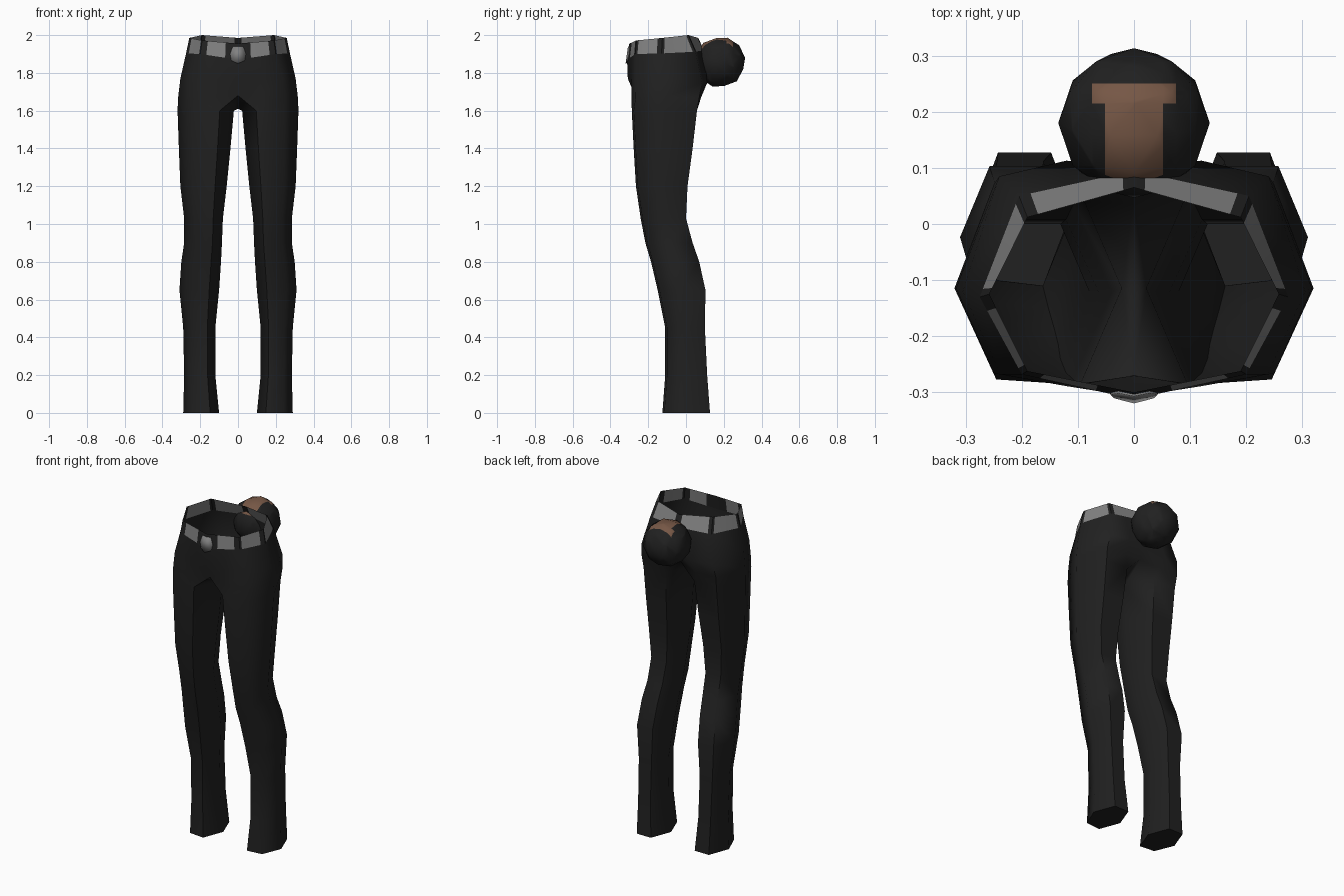
import bpy, bmesh
from math import radians
from mathutils import Vector, Matrix

cube = bpy.data.objects.get("Cube")
if cube:
    bpy.data.objects.remove(cube, do_unlink=True)


def material(name, rgb):
    mat = bpy.data.materials.new(name)
    mat.use_nodes = True
    mat.diffuse_color = (*rgb, 1)
    bsdf = mat.node_tree.nodes["Principled BSDF"]
    bsdf.inputs["Base Color"].default_value = (*rgb, 1)
    bsdf.inputs["Roughness"].default_value = 0.9
    return mat


black = material("black cloth", (0.015, 0.015, 0.015))
grey = material("belt grey", (0.22, 0.22, 0.22))
brown = material("brown patch", (0.18, 0.095, 0.06))


def finish(bm, name, mats, mirror=False, thickness=0, angle=65):
    mesh = bpy.data.meshes.new(name)
    bm.to_mesh(mesh)
    bm.free()
    obj = bpy.data.objects.new(name, mesh)
    bpy.context.collection.objects.link(obj)
    for mat in mats:
        mesh.materials.append(mat)
    if mirror:
        mod = obj.modifiers.new("mirror", 'MIRROR')
        mod.merge_threshold = 0.0005
    if thickness:
        mod = obj.modifiers.new("thickness", 'SOLIDIFY')
        mod.thickness = thickness
    bpy.ops.object.select_all(action='DESELECT')
    obj.select_set(True)
    bpy.context.view_layer.objects.active = obj
    bpy.ops.object.shade_smooth_by_angle(angle=radians(angle))
    return obj


def bridge(bm, low, high, closed=False):
    count = len(low)
    for i in range(count if closed else count - 1):
        j = (i + 1) % count
        bm.faces.new((low[i], low[j], high[j], high[i]))


# Trouser leg: height, inner x, outer x, front y, back y
leg_rows = [
    (0, .10, .29, -.125, .127), (.2, .12, .285, -.11, .112),
    (.45, .12, .29, -.11, .1), (.65, .1, .31, -.15, .103),
    (.8, .09, .3, -.185, .07), (.9, .085, .285, -.215, .035),
    (1.03, .08, .285, -.24, 0), (1.2, .06, .305, -.265, .008),
    (1.4, .04, .313, -.277, .035), (1.6, .022, .32, -.287, .058),
]


def hexagon(bm, z, inner, outer, front, back):
    a = inner + (outer - inner) * .25
    b = inner + (outer - inner) * .75
    mid = (front + back) / 2
    outline = [(a, front), (b, front + .01), (outer, mid), (b, back), (a, back), (inner, mid)]
    return [bm.verts.new((x, y, z)) for x, y in outline]


# Half rings of the hips, running from front centre to back centre
belt_low = [(0, -.312, 1.87), (.2, -.268, 1.9), (.275, -.13, 1.903),
            (.205, .05, 1.912), (0, .095, 1.92)]
belt_high = [(0, -.3, 1.955), (.19, -.262, 1.972), (.258, -.125, 1.985),
             (.19, .012, 2), (0, .065, 1.985)]
hip_rows = [
    [(0, -.27, 1.68), (.12, -.288, 1.67), (.25, -.267, 1.67), (.317, -.115, 1.67),
     (.25, .07, 1.67), (.12, .08, 1.67), (0, .05, 1.69)],
    [(0, -.308, 1.77), (.12, -.289, 1.77), (.238, -.268, 1.77), (.305, -.12, 1.77),
     (.24, .085, 1.75), (.12, .113, 1.75), (0, .085, 1.77)],
]
p = [Vector(v) for v in belt_low]
hip_rows.append([p[0], p[0].lerp(p[1], .6), p[1], p[2], p[3], p[3].lerp(p[4], .4), p[4]])

# Trousers: half mesh with leg, crotch and hips, mirrored
bm = bmesh.new()
legs = [hexagon(bm, *row) for row in leg_rows]
for low, high in zip(legs, legs[1:]):
    bridge(bm, low, high, closed=True)
bm.faces.new(legs[0][::-1])
hips = [[bm.verts.new(v) for v in row] for row in hip_rows]
for low, high in zip(hips, hips[1:]):
    bridge(bm, low, high)
top, base = legs[-1], hips[0]
bridge(bm, top[:5], base[1:6])
crotch = bm.verts.new((0, -.115, 1.61))
bm.faces.new((base[0], top[0], base[1]))
bm.faces.new((base[0], crotch, top[5], top[0]))
bm.faces.new((top[4], base[6], base[5]))
bm.faces.new((base[6], top[4], top[5], crotch))
finish(bm, "trousers", [black], mirror=True)

# Belt: grey panels parted by dark loops at the corners
panels = [(.34, .84), (.08, .82), (.08, .92), (.1, .9)]
bm = bmesh.new()
low, high, is_grey = [], [], []
for i, (start, end) in enumerate(panels):
    for t in (0, start, end):
        for ring, source in ((low, belt_low), (high, belt_high)):
            ring.append(bm.verts.new(Vector(source[i]).lerp(Vector(source[i + 1]), t)))
        is_grey.append(t == start)
low.append(bm.verts.new(belt_low[-1]))
high.append(bm.verts.new(belt_high[-1]))
bridge(bm, low, high)
for face, flag in zip(bm.faces, is_grey):
    face.material_index = int(flag)
finish(bm, "belt", [black, grey], mirror=True, angle=30)

# Buckle: thin plate bent round the front centre
bm = bmesh.new()
outline = [(0, 1.85), (.035, 1.865), (.042, 1.9), (.028, 1.94), (0, 1.94)]
bm.faces.new([bm.verts.new((x, -.317 + .14 * (z - 1.87) + .2 * x, z)) for x, z in outline])
finish(bm, "buckle", [grey], mirror=True, thickness=.004, angle=30)

# Round tail with a patch cut into its top
bm = bmesh.new()
place = (Matrix.Translation((0, .18, 1.857)) @ Matrix.Rotation(radians(-17), 4, 'X')
         @ Matrix.Rotation(radians(90), 4, 'Z'))
bmesh.ops.create_icosphere(bm, subdivisions=2, radius=.135, matrix=place)
cuts = [((s * w, 0, 0), (1, 0, 0)) for s in (-1, 1) for w in (.052, .075)]
cuts += [((0, y, 0), (0, 1, 0)) for y in (.215, .25)] + [((0, 0, 1.93), (0, 0, 1))]
for point, normal in cuts:
    bmesh.ops.bisect_plane(bm, geom=bm.verts[:] + bm.edges[:] + bm.faces[:],
                           plane_co=point, plane_no=normal)
for face in bm.faces:
    c = face.calc_center_median()
    width = .075 if c.y > .215 else .052
    face.material_index = int(c.z > 1.93 and c.y < .25 and abs(c.x) < width)
finish(bm, "tail", [black, brown])
